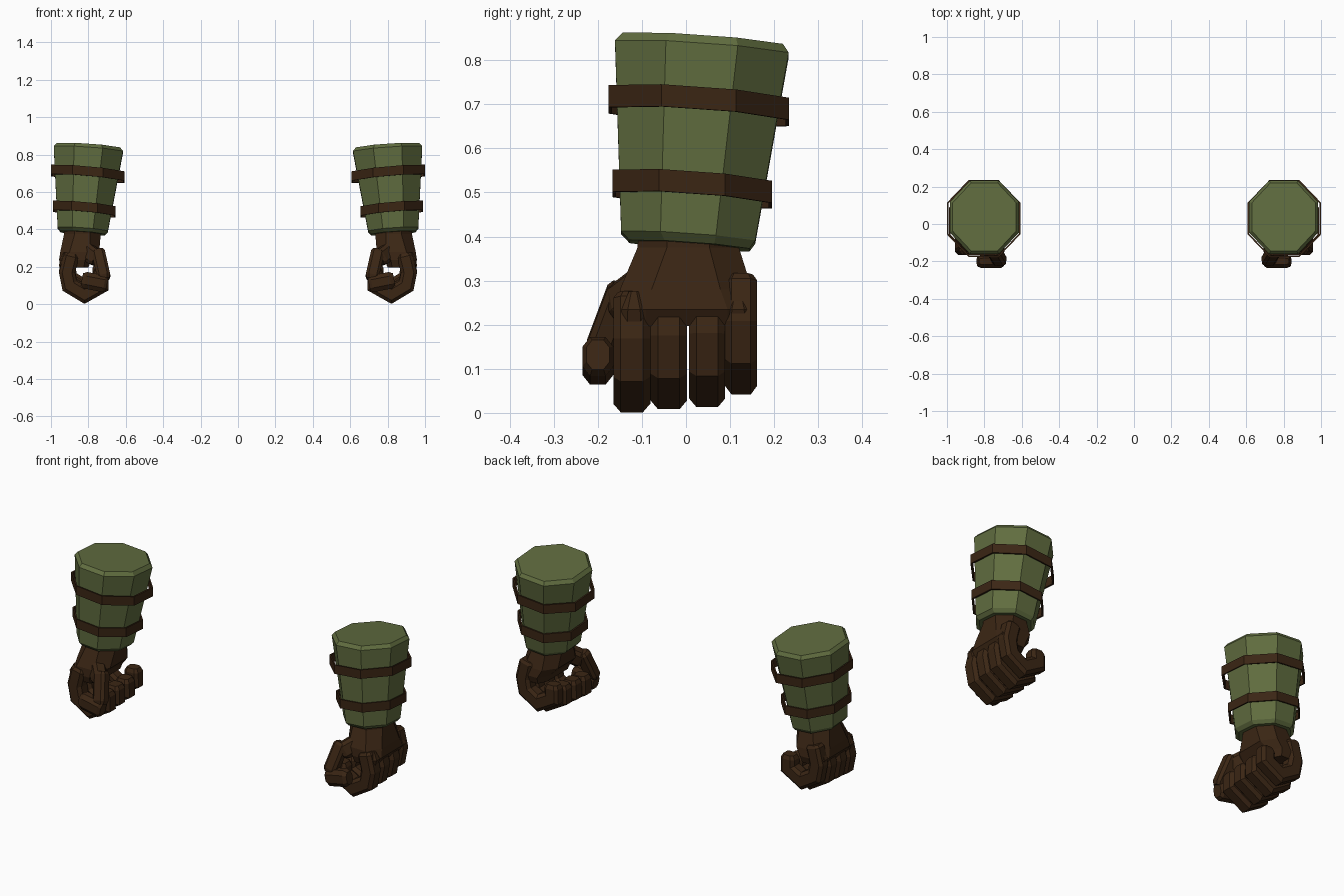
import bpy, bmesh, math
from mathutils import Vector

if "Cube" in bpy.data.objects:
    bpy.data.objects.remove(bpy.data.objects["Cube"])


def material(name, color):
    m = bpy.data.materials.new(name)
    m.diffuse_color = (*color, 1)
    m.use_nodes = True
    m.node_tree.nodes["Principled BSDF"].inputs["Base Color"].default_value = m.diffuse_color
    return m


GREEN = material("olive_cloth", (0.118, 0.152, 0.050))
BROWN = material("dark_leather", (0.043, 0.019, 0.007))


def octagon(hx, hy, k=0.414):
    """Eight corners with flat sides facing the axes; k is the flat share."""
    return [(hx, -hy * k), (hx, hy * k), (hx * k, hy), (-hx * k, hy),
            (-hx, hy * k), (-hx, -hy * k), (-hx * k, -hy), (hx * k, -hy)]


def ring(cx, cy, cz, hx, hy, k=0.414, sx=0.07, sy=-0.07):
    """Octagon lying in a plane tilted like the forearm."""
    return [Vector((cx + x, cy + y, cz + sx * x + sy * y)) for x, y in octagon(hx, hy, k)]


def loft(name, rings, mat, closed=False):
    """Skin rings into a mesh and mirror it for the other arm."""
    bm = bmesh.new()
    rows = [[bm.verts.new(p) for p in r] for r in rings]
    pairs = list(zip(rows, rows[1:])) + ([(rows[-1], rows[0])] if closed else [])
    for a, b in pairs:
        for i in range(len(a)):
            j = (i + 1) % len(a)
            bm.faces.new((a[i], a[j], b[j], b[i]))
    if not closed:
        bm.faces.new(rows[0])
        bm.faces.new(rows[-1])
    bmesh.ops.recalc_face_normals(bm, faces=bm.faces)
    me = bpy.data.meshes.new(name)
    bm.to_mesh(me)
    bm.free()
    me.materials.append(mat)
    ob = bpy.data.objects.new(name, me)
    bpy.context.collection.objects.link(ob)
    ob.modifiers.new("other_arm", 'MIRROR').use_mirror_merge = False
    return ob


def limb(name, points, side, width, depth, k=0.6, taper=0.75):
    """Bent bevelled bar with mitred joints and tapered ends."""
    pts = [Vector(p) for p in points]
    side = Vector(side).normalized()
    rings = []
    last = len(pts) - 1
    for i, p in enumerate(pts):
        a = (pts[i] - pts[i - 1]).normalized() if i else None
        b = (pts[i + 1] - pts[i]).normalized() if i < last else None
        t = ((a or b) + (b or a)).normalized()
        n = side.cross(t).normalized()
        s = n.cross(t).normalized()
        miter = 1 / max(0.5, t.dot(a or b))

        def section(c, f):
            return [c + s * x * f + n * y * f * miter for x, y in octagon(width, depth, k)]
        if i == 0:
            rings.append(section(p - t * 0.015, taper))
        rings.append(section(p, 1))
        if i == last:
            rings.append(section(p + t * 0.02, taper))
    return loft(name, rings, BROWN)


# Padded sleeve with chamfered ends
loft("sleeve", [
    ring(0.830, 0.008, 0.379, 0.118, 0.136),
    ring(0.830, 0.005, 0.398, 0.134, 0.152),
    ring(0.800, 0.036, 0.826, 0.185, 0.197),
    ring(0.800, 0.038, 0.845, 0.170, 0.182),
], GREEN)

# Thin straps standing slightly off the sleeve
for name, cx, cy, cz, hx, hy in (("upper_strap", 0.804, 0.029, 0.697, 0.196, 0.205),
                                 ("lower_strap", 0.821, 0.014, 0.508, 0.167, 0.181)):
    h, t = 0.025, 0.008
    loft(name, [ring(cx, cy, cz + dz, hx - d, hy - d, sx=0.09)
                for dz, d in ((-h, 0), (h, 0), (h, t), (-h, t))], BROWN, closed=True)

# Back of the hand, widening from wrist to knuckles
loft("hand", [
    ring(0.832, 0.005, 0.410, 0.097, 0.113, 0.42, 0, 0),
    ring(0.832, 0.005, 0.375, 0.098, 0.115, 0.42, 0, 0),
    ring(0.846, 0.000, 0.280, 0.104, 0.150, 0.52, 0, 0),
    ring(0.870, 0.002, 0.235, 0.087, 0.154, 0.60, 0, 0),
    ring(0.868, 0.002, 0.197, 0.068, 0.142, 0.65, 0, 0),
], BROWN)

# Curled fingers, front to back
CURL = ((0.893, 0.255), (0.914, 0.168), (0.900, 0.098),
        (0.820, 0.050), (0.735, 0.098), (0.736, 0.155))
for name, y, w, lift in (("index_finger", -0.123, 0.042, 0.0), ("middle_finger", -0.039, 0.041, 0.007),
                         ("ring_finger", 0.048, 0.041, 0.012), ("little_finger", 0.125, 0.036, 0.040)):
    limb(name, [(x, y, z + lift) for x, z in CURL], (0, 1, 0), w, 0.042)

# Knuckle ridges at both edges of the hand
for name, y in (("front_knuckle", -0.118), ("back_knuckle", 0.118)):
    loft(name, [ring(0.925, y, 0.205, 0.022, 0.030, 0.5, 0, 0),
                ring(0.932, y, 0.235, 0.024, 0.028, 0.5, 0, 0),
                ring(0.925, y, 0.275, 0.010, 0.012, 0.5, 0, 0)], BROWN)

# Thumb: root in the palm, straight middle, tip folded across the fist
limb("thumb_root", [(0.83, -0.08, 0.30), (0.765, -0.145, 0.25)], (0, 0.3, 1), 0.045, 0.035)
limb("thumb_middle", [(0.746, -0.148, 0.275), (0.718, -0.195, 0.150)], (1, 0, -0.2), 0.036, 0.032)
limb("thumb_tip", [(0.715, -0.200, 0.108), (0.815, -0.200, 0.128)], (0, 1, 0), 0.035, 0.045, 0.5)
